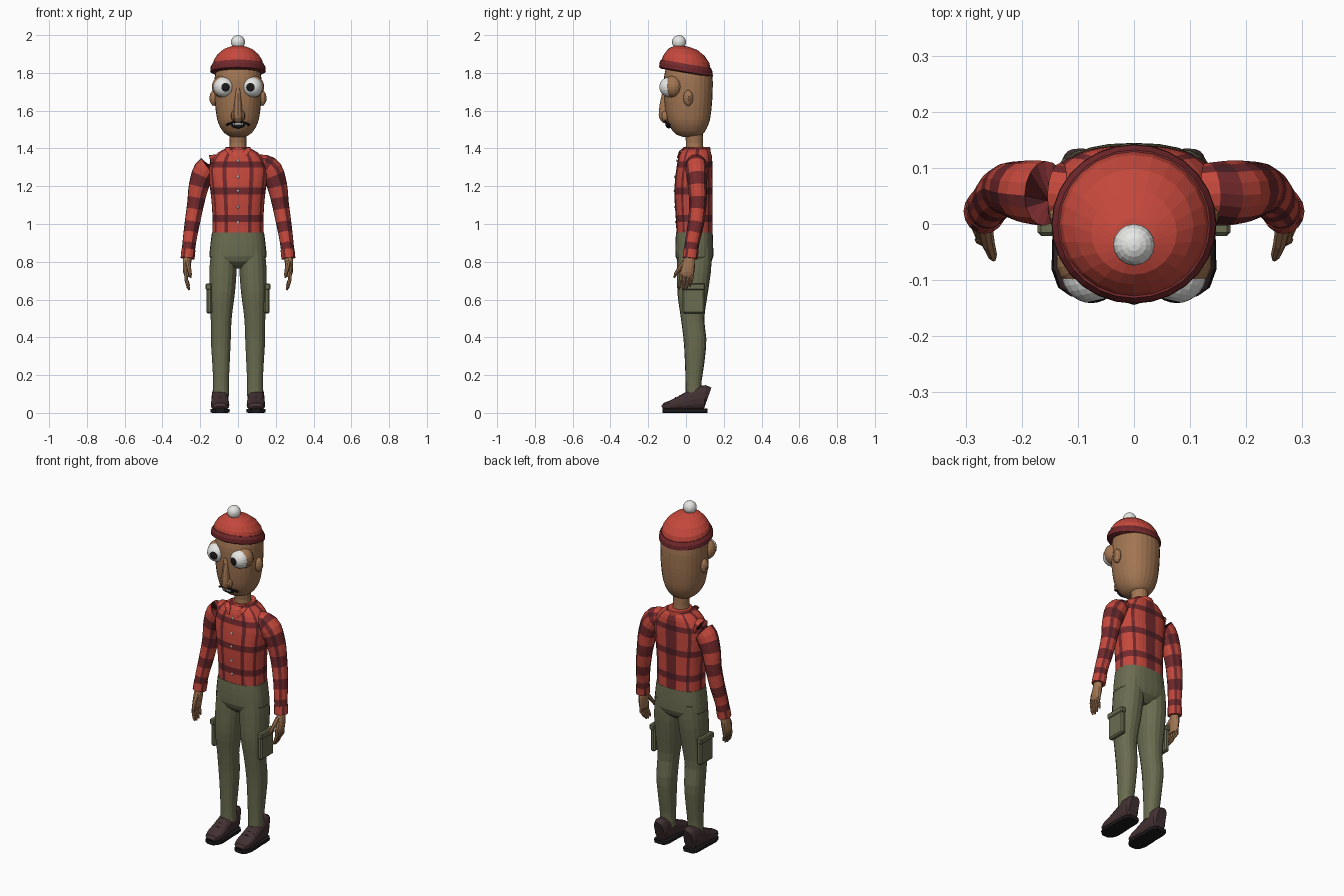
import bpy, bmesh, math
from mathutils import Vector, Matrix


def material(name, r, g, b):
    m = bpy.data.materials.new(name)
    m.diffuse_color = (r, g, b, 1)
    return m


RED = material("red cloth", 0.56, 0.065, 0.045)
DARK = material("dark red cloth", 0.17, 0.022, 0.025)
DEEP = material("deep maroon cloth", 0.07, 0.014, 0.018)
SKIN = material("skin", 0.36, 0.18, 0.085)
OLIVE = material("olive trousers", 0.145, 0.15, 0.08)
LEATHER = material("brown leather", 0.055, 0.03, 0.032)
BLACK = material("black", 0.012, 0.01, 0.011)
WHITE = material("white", 0.80, 0.80, 0.78)


def finish(name, bm, mats):
    bmesh.ops.recalc_face_normals(bm, faces=bm.faces)
    me = bpy.data.meshes.new(name)
    bm.to_mesh(me)
    bm.free()
    for m in mats:
        me.materials.append(m)
    ob = bpy.data.objects.new(name, me)
    bpy.context.collection.objects.link(ob)
    return ob


def sample(keys, t):
    """Smooth interpolation through key rings, t from 0 to 1."""
    f = min(max(t, 0), 1) * (len(keys) - 1)
    i = min(int(f), len(keys) - 2)
    f -= i
    p = [keys[max(0, min(len(keys) - 1, i + k))] for k in (-1, 0, 1, 2)]
    return tuple(0.5 * (2 * b + (c - a) * f + (2 * a - 5 * b + 4 * c - d) * f * f
                        + (3 * b - a - 3 * c + d) * f ** 3) for a, b, c, d in zip(*p))


def smooth(keys, rows):
    return [sample(keys, i / rows) for i in range(rows + 1)]


def loft(name, rings, n, mats, power=2, follow=False, slant=None, rule=None):
    """Skin rings (x, y, z, rx, ry); 'follow' turns them along the path."""
    bm = bmesh.new()
    loops = []
    for k, (x, y, z, rx, ry) in enumerate(rings):
        u, v = Vector((1, 0, 0)), Vector((0, 1, 0))
        if follow:
            a, b = rings[max(k - 1, 0)], rings[min(k + 1, len(rings) - 1)]
            t = (Vector(b[:3]) - Vector(a[:3])).normalized()
            side = Vector((1, 0, 0)) if abs(t.x) < 0.9 else Vector((0, 0, 1))
            u = (side - t * side.dot(t)).normalized()
            v = t.cross(u)
        loop = []
        for j in range(n):
            a = 2 * math.pi * j / n
            s, c = math.sin(a), -math.cos(a)
            e = 2 / power
            p = Vector((x, y, z)) + u * math.copysign(abs(s) ** e, s) * rx \
                + v * math.copysign(abs(c) ** e, c) * ry
            if slant:
                p.z -= slant[k] * p.y
            loop.append(bm.verts.new(p))
        loops.append(loop)
    for k in range(len(loops) - 1):
        for j in range(n):
            i = (j + 1) % n
            f = bm.faces.new((loops[k][j], loops[k][i], loops[k + 1][i], loops[k + 1][j]))
            f.material_index = rule(k, j) if rule else 0
    bm.faces.new(loops[0])
    bm.faces.new(loops[-1])
    return finish(name, bm, mats)


def ball(name, center, radii, mats, seg=16, rings=10, aim=None, rule=None):
    bm = bmesh.new()
    bmesh.ops.create_uvsphere(bm, u_segments=seg, v_segments=rings, radius=1)
    if rule:
        for f in bm.faces:
            f.material_index = rule(f.calc_center_median())
    rot = Vector(aim).to_track_quat('Z', 'Y').to_matrix().to_4x4() if aim else Matrix()
    bm.transform(Matrix.Translation(center) @ Matrix.Diagonal((*radii, 1)) @ rot)
    return finish(name, bm, mats)


def box(name, center, size, mat, bevel=0.0):
    bm = bmesh.new()
    bmesh.ops.create_cube(bm, size=1)
    bm.transform(Matrix.Translation(center) @ Matrix.Diagonal((*size, 1)))
    if bevel:
        bmesh.ops.bevel(bm, geom=bm.edges[:], offset=bevel, segments=1, affect='EDGES')
    return finish(name, bm, [mat])


PLAID = [RED, DARK, DEEP]

# Shirt body: rows and columns carry the plaid
torso = [(0, .045, .94, .135, .095), (0, .043, 1.03, .135, .097), (0, .04, 1.12, .14, .1),
         (0, .04, 1.21, .15, .1), (0, .045, 1.30, .155, .095), (0, .05, 1.37, .115, .085),
         (0, .055, 1.405, .055, .06)]
loft("shirt_body", smooth(torso, 15), 40, PLAID, 2.5,
     rule=lambda k, j: (k % 4 == 2) + (min(j, 39 - j) in (2, 6, 10, 15, 19)))
loft("collar", [(0, .055, 1.375, .075, .075), (0, .058, 1.408, .062, .07),
                (0, .058, 1.408, .048, .052)], 20, [RED])
for s in (-1, 1):
    loft("collar_flap", [(s * .06, -.01, 1.405, .012, .004), (s * .045, -.032, 1.385, .022, .005),
                         (s * .03, -.045, 1.35, .004, .004)], 6, [RED])
for z, y in ((1.335, -.047), (1.25, -.058), (1.175, -.0605), (1.09, -.058), (1.01, -.054)):
    ball("button", (0, y, z), (.007, .005, .007), [WHITE], 8, 6)

# Trousers: hips, legs and side pockets
loft("hips", smooth([(0, .044, .955, .138, .097), (0, .044, .88, .147, .1),
                     (0, .045, .81, .145, .095), (0, .045, .765, .06, .05)], 7),
     28, [OLIVE], 2.5)
leg = [(.074, .045, .87, .068, .09), (.079, .043, .76, .073, .09), (.084, .035, .63, .068, .08),
       (.089, .035, .50, .056, .062), (.091, .048, .38, .053, .06), (.09, .045, .25, .046, .05),
       (.09, .04, .16, .042, .042), (.09, .04, .09, .043, .042)]
arm = [(.09, .052, 1.325, .045, .05), (.165, .055, 1.295, .062, .058),
       (.205, .06, 1.21, .054, .052), (.224, .063, 1.11, .045, .046),
       (.243, .052, 1.0, .04, .043), (.257, .034, .91, .036, .039),
       (.267, .022, .82, .034, .037)]
shoe = [(-.124, .022, .035), (-.112, .038, .052), (-.08, .049, .064), (-.03, .048, .088),
        (.02, .045, .115), (.07, .045, .142), (.1, .041, .145), (.114, .03, .135)]
eye_white = lambda c: 1 if c.z > .87 else 0

for s in (-1, 1):
    flip = lambda rings: [(s * r[0],) + r[1:] for r in rings]
    loft("trouser_leg", flip(smooth(leg, 18)), 18, [OLIVE], 2.3)
    box("cargo_pocket", (s * .152, .04, .60), (.03, .115, .15), OLIVE, .008)
    box("pocket_flap", (s * .156, .04, .668), (.032, .122, .035), OLIVE, .006)

    # Sleeves
    loft("sleeve", flip(smooth(arm, 20)), 16, PLAID, follow=True,
         rule=lambda k, j: (k % 4 in (1, 2) and k > 1) + (j in (1, 6, 11)))
    loft("cuff", flip([(.262, .028, .865, .037, .04), (.267, .022, .818, .037, .04)]),
         16, [RED, DARK], follow=True, rule=lambda k, j: int(j % 4 == 1))

    # Hands
    loft("palm", flip(smooth([(.267, .022, .84, .022, .024), (.27, .015, .79, .022, .034),
                              (.272, .006, .745, .018, .038), (.27, .004, .72, .012, .034)], 6)),
         12, [SKIN])
    for i in range(4):
        y = -.024 + i * .019
        tip = (.655, .65, .655, .67)[i]
        loft("finger", flip([(.272, y, .745, .010, .009), (.274, y - .004, .705, .010, .009),
                             (.264, y - .01, tip + .015, .008, .008),
                             (.258, y - .012, tip, .004, .004)]), 8, [SKIN], follow=True)
    loft("thumb", flip([(.266, -.005, .80, .014, .014), (.26, -.035, .765, .012, .012),
                        (.253, -.055, .735, .009, .009), (.25, -.063, .715, .004, .004)]),
         8, [SKIN], follow=True)

    # Shoes
    x = s * .095
    loft("shoe", [(x, y, h / 2 + .008, w, h / 2 - .006) for y, w, h in shoe], 16, [LEATHER],
         2.6, follow=True)
    loft("sole", [(x, y * 1.01, .011, w * 1.06, .011) for y, w, h in shoe], 12, [BLACK],
         6, follow=True)
    for y, z in ((-.055, .079), (-.03, .091), (-.005, .104)):
        loft("lace", [(x + d * .028, y, z - abs(d) * .008, .005, .005) for d in (-1, 0, 1)],
             6, [BLACK], follow=True)

    # Ears, with a raised rim
    ball("ear", (s * .128, .012, 1.667), (.022, .026, .042), [SKIN], 12, 8)
    ball("ear_lobe", (s * .138, .016, 1.665), (.014, .014, .026), [SKIN], 10, 6)

    # Eyes: sockets, eyeballs with a painted pupil
    ball("eye_socket", (s * .080, -.068, 1.727), (.059, .052, .059), [SKIN], 18, 12)
    ball("eyeball", (s * .076, -.088, 1.725), (.053, .053, .053), [WHITE, BLACK], 20, 14,
         aim=(-s * .22, -1, -.03), rule=eye_white)
    ball("nostril", (s * .024, -.112, 1.572), (.014, .02, .026), [SKIN], 10, 8)

# Neck and head
loft("neck", [(0, .045, 1.36, .05, .05), (0, .045, 1.43, .044, .045), (0, .04, 1.52, .05, .05)],
     16, [SKIN])
head = [(0, .022, 1.46, .03, .035), (0, .018, 1.475, .064, .07), (0, .015, 1.505, .09, .094),
        (0, .013, 1.55, .109, .113), (0, .012, 1.62, .12, .124), (0, .012, 1.70, .125, .129),
        (0, .012, 1.78, .123, .128), (0, .01, 1.84, .11, .112)]
loft("head", smooth(head, 21), 28, [SKIN], 2.2)
loft("nose", smooth([(0, -.108, 1.72, .012, .012), (0, -.112, 1.66, .017, .022),
                     (0, -.115, 1.60, .023, .029), (0, -.114, 1.56, .024, .027),
                     (0, -.108, 1.535, .01, .014)], 8), 12, [SKIN])

# Mouth: dark opening, curved upper lip and a row of teeth
ball("mouth_opening", (0, -.092, 1.522), (.038, .016, .016), [BLACK], 14, 8)
loft("upper_lip", [(x, -.112 + 7 * x * x, 1.542 - 5 * x * x, .006, .006)
                   for x in (-.06, -.045, -.025, 0, .025, .045, .06)], 6, [BLACK], follow=True)
for i in range(-2, 3):
    box("tooth", (i * .011, -.108 + 4 * (i * .011) ** 2, 1.531), (.009, .008, .011), WHITE)

# Knitted hat: slanted band, dome and pompom
loft("hat_band", [(0, 0, 1.80, .134, .132), (0, 0, 1.806, .147, .142), (0, 0, 1.83, .146, .141),
                  (0, 0, 1.848, .136, .132)], 28, [DARK], slant=[.17] * 4)
loft("hat_dome", [(0, 0, 1.835, .136, .132), (0, 0, 1.87, .127, .123), (0, -.005, 1.90, .106, .103),
                  (0, -.015, 1.925, .076, .075), (0, -.028, 1.94, .038, .038),
                  (0, -.035, 1.944, .01, .01)], 24, [RED],
     slant=[.17, .14, .1, .06, .02, 0])
ball("pompom", (0, -.037, 1.963), (.037, .037, .037), [WHITE], 16, 10)
